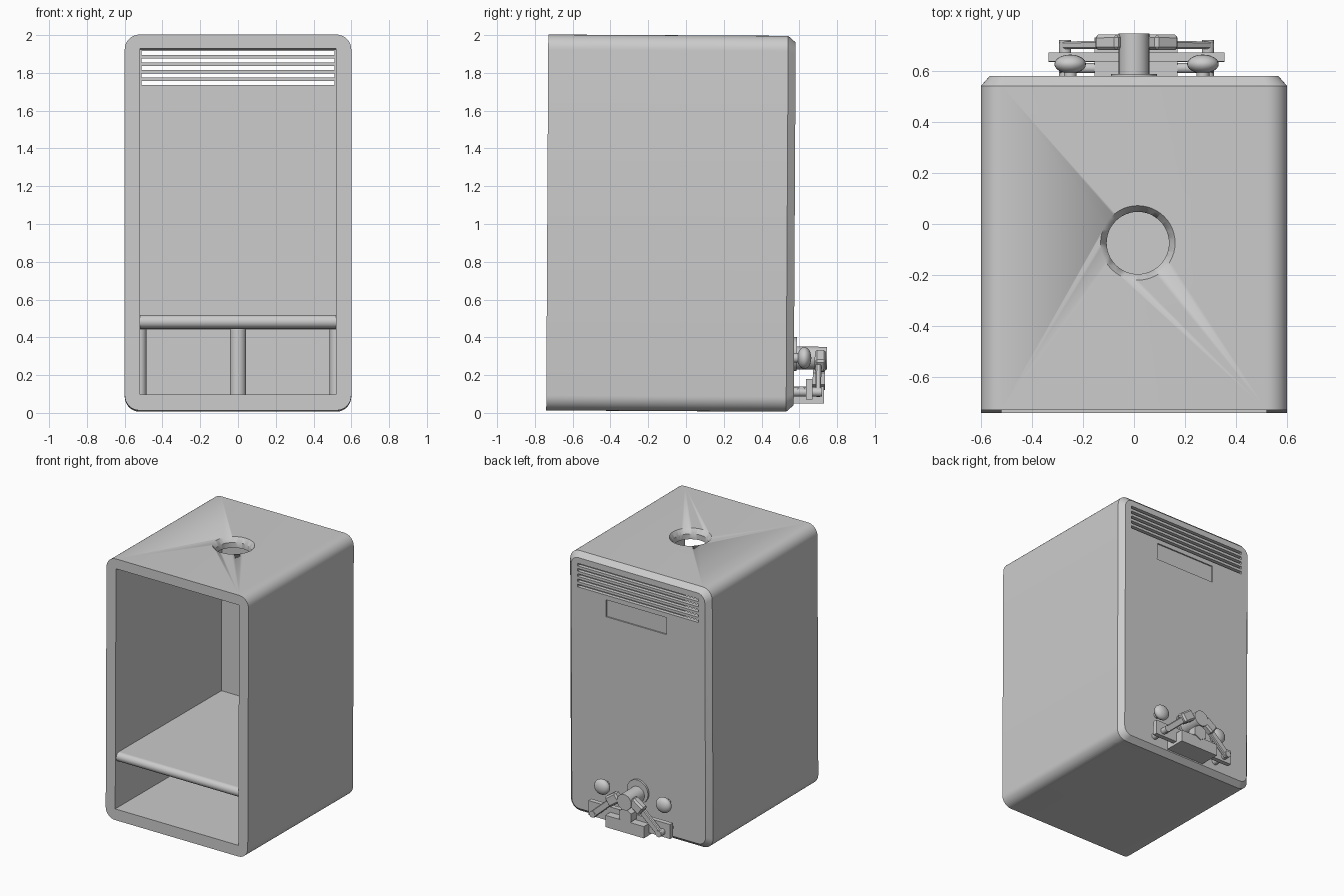
import bpy, bmesh, math
from mathutils import Matrix, Vector

cube = bpy.data.objects.get("Cube")
if cube:
    bpy.data.objects.remove(cube, do_unlink=True)

grey = bpy.data.materials.new("plain_grey")
grey.use_nodes = True
grey.diffuse_color = (0.6, 0.6, 0.6, 1)
grey.node_tree.nodes["Principled BSDF"].inputs["Base Color"].default_value = (0.6, 0.6, 0.6, 1)

# The cabinet leans back very slightly
TILT = Matrix.Translation((0, 0, 0.004)) @ Matrix.Rotation(-0.0055, 4, 'X')


def finish(name, bm, smooth=True):
    bmesh.ops.recalc_face_normals(bm, faces=bm.faces)
    bm.transform(TILT)
    me = bpy.data.meshes.new(name)
    bm.to_mesh(me)
    bm.free()
    me.materials.append(grey)
    ob = bpy.data.objects.new(name, me)
    bpy.context.collection.objects.link(ob)
    if smooth:
        bpy.ops.object.select_all(action='DESELECT')
        ob.select_set(True)
        bpy.context.view_layer.objects.active = ob
        bpy.ops.object.shade_smooth_by_angle(angle=math.radians(30))
    return ob


def box(name, lo, hi, bevel=0.0, roll=0.0):
    """Box between two corners; roll turns it about its own y axis."""
    lo, hi = Vector(lo), Vector(hi)
    bm = bmesh.new()
    bmesh.ops.create_cube(bm, size=1)
    if bevel:
        bm.transform(Matrix.Diagonal((*(hi - lo), 1)))
        bmesh.ops.bevel(bm, geom=bm.edges[:], offset=bevel, segments=1, affect='EDGES')
        bm.transform(Matrix.Translation((lo + hi) / 2) @ Matrix.Rotation(roll, 4, 'Y'))
    else:
        bm.transform(Matrix.Translation((lo + hi) / 2) @ Matrix.Rotation(roll, 4, 'Y')
                     @ Matrix.Diagonal((*(hi - lo), 1)))
    return finish(name, bm, False)


def rod(name, start, end, r1, r2=None, sides=32):
    """Cylinder or cone between two points."""
    a, b = Vector(start), Vector(end)
    bm = bmesh.new()
    bmesh.ops.create_cone(bm, cap_ends=True, segments=sides, radius1=r1,
                          radius2=r1 if r2 is None else r2, depth=(b - a).length)
    bm.transform(Matrix.Translation((a + b) / 2)
                 @ (b - a).to_track_quat('Z', 'Y').to_matrix().to_4x4())
    return finish(name, bm)


def rounded_loop(bm, y, inset, radius=0.08, steps=8):
    """Ring of vertices around the cabinet outline at depth y."""
    ring = []
    half_w, half_h, r = 0.6 - inset, 0.995 - inset, radius - inset / 2
    for k, (sx, sz) in enumerate(((1, 1), (-1, 1), (-1, -1), (1, -1))):
        for i in range(steps + 1):
            t = math.pi / 2 * (k + i / steps)
            ring.append(bm.verts.new((sx * (half_w - r) + r * math.cos(t), y,
                                      1 + sz * (half_h - r) + r * math.sin(t))))
    return ring


# Cabinet shell with rounded sides and a chamfered back
bm = bmesh.new()
rings = [rounded_loop(bm, y, inset) for y, inset in ((-0.74, 0), (0.53, 0), (0.57, 0.035))]
bm.faces.new(rings[0])
bm.faces.new(rings[-1])
for a, b in zip(rings, rings[1:]):
    for i in range(len(a)):
        j = (i + 1) % len(a)
        bm.faces.new((a[i], a[j], b[j], b[i]))
cabinet = finish("cabinet", bm)

# Cutters: front opening, top port, vents, label recess, foot holes
cutters = [
    box("cut_front_opening", (-0.52, -1, 0.09), (0.52, 0.54, 1.92)),
    rod("cut_port", (0.015, -0.085, 1.85), (0.015, -0.085, 2.1), 0.122, sides=48),
    rod("cut_port_flare", (0.015, -0.085, 1.955), (0.015, -0.085, 2.005), 0.118, 0.153, 48),
    box("cut_label", (-0.24, 0.56, 1.57), (0.27, 0.7, 1.70)),
]
for i in range(5):
    z = 1.745 + 0.04 * i
    cutters.append(box("cut_vent", (-0.51, 0.5, z - 0.01), (0.51, 0.7, z + 0.01)))
for x, y, r in ((-0.52, 0.43, 0.04), (0.52, 0.43, 0.04), (0, 0.33, 0.055), (0, -0.52, 0.055)):
    cutters.append(rod("cut_foot_hole", (x, y, -0.1), (x, y, 0.06), r))
for c in cutters:
    c.hide_render = True
    c.hide_viewport = True
    mod = cabinet.modifiers.new(c.name, 'BOOLEAN')
    mod.operation = 'DIFFERENCE'
    mod.solver = 'EXACT'
    mod.object = c

# Shelf with a rounded front lip
box("shelf", (-0.52, -0.695, 0.44), (0.52, 0.54, 0.51))
rod("shelf_lip", (-0.52, -0.695, 0.475), (0.52, -0.695, 0.475), 0.035)

# Posts in the lower bay
rod("centre_post", (0, 0, 0.09), (0, 0, 0.44), 0.043)
for x, side in ((-0.52, "right"), (0.52, "left")):
    rod(side + "_post", (x, 0.43, 0.09), (x, 0.43, 0.44), 0.035)

# Fitting on the back: base block, cross plate and central tube
box("fitting_block", (-0.155, 0.56, 0.05), (0.17, 0.73, 0.14))
box("fitting_plate", (-0.335, 0.635, 0.07), (0.355, 0.67, 0.18))
rod("tube_flange", (0, 0.56, 0.31), (0, 0.585, 0.31), 0.09, sides=16)
rod("fitting_tube", (0, 0.56, 0.29), (0, 0.745, 0.29), 0.06)
rod("tube_nut", (0, 0.67, 0.18), (0, 0.735, 0.18), 0.06, sides=6)

for s, side in ((-1, "right"), (1, "left")):
    cx = 0.01
    # Domed screw head with a slot bar
    bm = bmesh.new()
    bmesh.ops.create_uvsphere(bm, u_segments=24, v_segments=12, radius=1)
    bm.transform(Matrix.Translation((cx + s * 0.26, 0.625, 0.29))
                 @ Matrix.Diagonal((0.062, 0.037, 0.058, 1)))
    finish(side + "_knob", bm)
    rod(side + "_knob_stem", (cx + s * 0.26, 0.56, 0.29), (cx + s * 0.26, 0.63, 0.29), 0.025)
    # Sloping arm, its end pin and the shoulder piece beside the tube
    box(side + "_arm", (cx + s * 0.2 - 0.12, 0.685, 0.155), (cx + s * 0.2 + 0.12, 0.715, 0.205),
        0.006, s * math.radians(42))
    rod(side + "_arm_pin", (cx + s * 0.28, 0.56, 0.11), (cx + s * 0.28, 0.72, 0.11), 0.024)
    box(side + "_shoulder", (cx + s * 0.1 - 0.055, 0.68, 0.235), (cx + s * 0.1 + 0.055, 0.74, 0.315),
        0.012, s * math.radians(35))
    rod(side + "_rail", (cx, 0.61, 0.12), (cx + s * 0.3, 0.61, 0.12), 0.02, sides=16)
